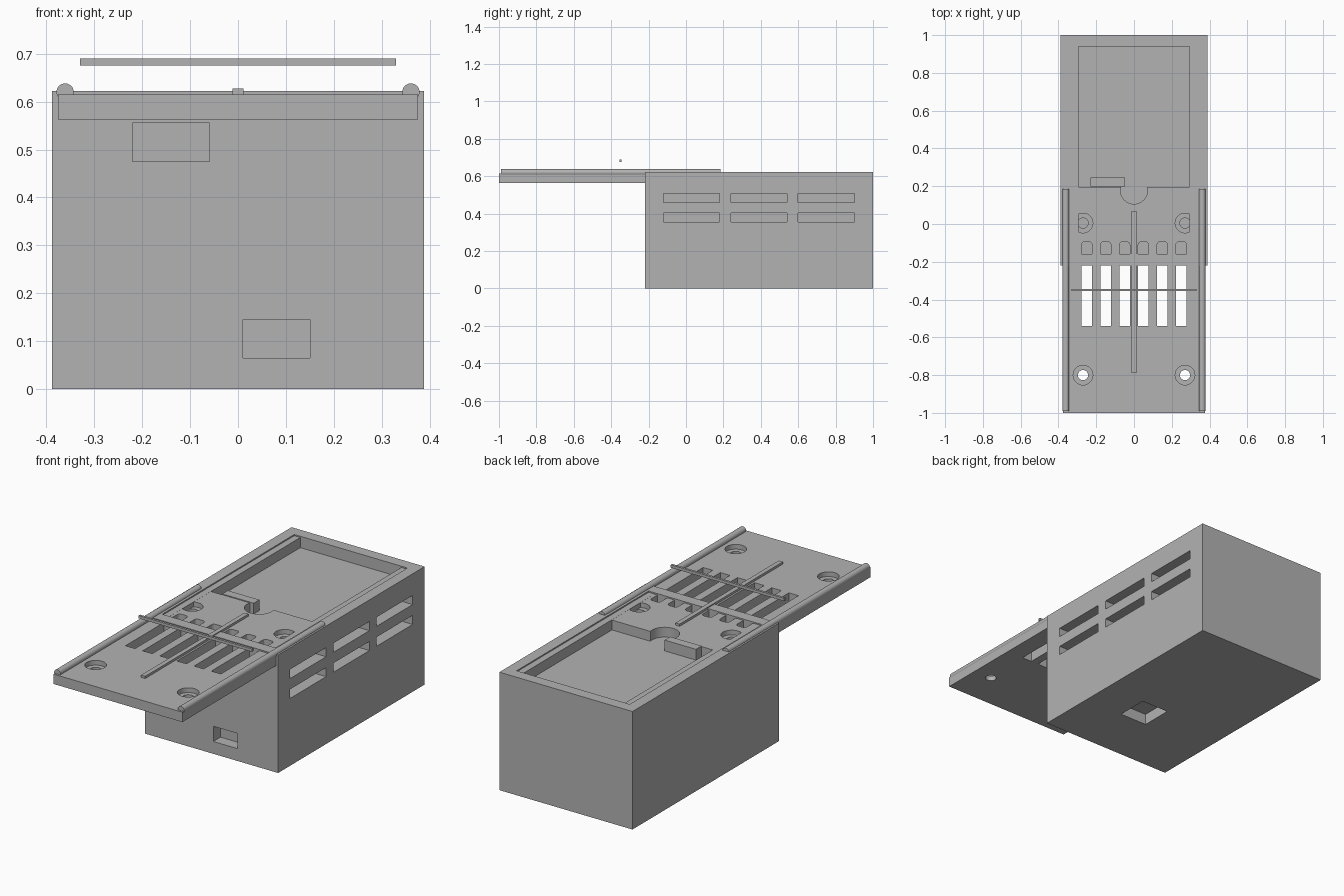
import bpy, bmesh, math
from mathutils import Matrix

cube = bpy.data.objects.get("Cube")
if cube:
    bpy.data.objects.remove(cube, do_unlink=True)

grey = bpy.data.materials.new("plain grey")
grey.use_nodes = True
grey.diffuse_color = (0.45, 0.45, 0.45, 1)
grey.node_tree.nodes["Principled BSDF"].inputs["Base Color"].default_value = grey.diffuse_color


def finish(name, bm):
    mesh = bpy.data.meshes.new(name)
    bm.to_mesh(mesh)
    bm.free()
    mesh.materials.append(grey)
    obj = bpy.data.objects.new(name, mesh)
    bpy.context.collection.objects.link(obj)
    return obj


def block(name, x, y, z, round_back=0):
    """Box from (low, high) pairs, with optional rounding of its two back corners."""
    bm = bmesh.new()
    bmesh.ops.create_cube(bm, size=1)
    for v in bm.verts:
        v.co = [a[0] + (c + 0.5) * (a[1] - a[0]) for a, c in zip((x, y, z), v.co)]
    if round_back:
        edges = [e for e in bm.edges if all(v.co.y > y[1] - 1e-4 for v in e.verts)
                 and abs(e.verts[0].co.z - e.verts[1].co.z) > 1e-4]
        bmesh.ops.bevel(bm, geom=edges, offset=round_back, segments=3,
                        profile=0.5, affect='EDGES')
    return finish(name, bm)


def cylinder(name, radius, length, centre, along_y=False):
    bm = bmesh.new()
    bmesh.ops.create_cone(bm, cap_ends=True, segments=32, radius1=radius,
                          radius2=radius, depth=length)
    if along_y:
        bmesh.ops.rotate(bm, verts=bm.verts, matrix=Matrix.Rotation(math.pi / 2, 3, 'X'))
    bmesh.ops.translate(bm, verts=bm.verts, vec=centre)
    return finish(name, bm)


def cut(target, cutter):
    mod = target.modifiers.new("cut", 'BOOLEAN')
    mod.operation = 'DIFFERENCE'
    mod.solver = 'EXACT'
    mod.object = cutter
    cutter.hide_render = True
    bpy.context.view_layer.update()
    bpy.context.view_layer.objects.active = target
    bpy.ops.object.modifier_apply(modifier=mod.name)
    bpy.data.objects.remove(cutter, do_unlink=True)


def smooth(obj):
    bpy.ops.object.select_all(action='DESELECT')
    obj.select_set(True)
    bpy.context.view_layer.objects.active = obj
    bpy.ops.object.shade_smooth_by_angle(angle=math.radians(30))


# Case with a shallow rim recess and a deeper pocket
case = block("case", (-0.388, 0.388), (-0.22, 1), (0, 0.622))
cut(case, block("rim_cutter", (-0.33, 0.33), (-0.16, 0.94), (0.6155, 0.7)))
cut(case, block("pocket_cutter", (-0.295, 0.295), (-0.16, 0.94), (0.562, 0.7)))

# Side vents, front ports and underside port
for z in (0.355, 0.46):
    for y in (-0.12, 0.24, 0.6):
        cut(case, block("vent_cutter", (0.18, 0.5), (y, y + 0.3), (z, z + 0.048)))
cut(case, block("upper_port_cutter", (-0.22, -0.06), (-0.3, -0.16), (0.475, 0.555)))
cut(case, block("lower_port_cutter", (0.01, 0.15), (-0.3, -0.16), (0.065, 0.145)))
cut(case, block("base_port_cutter", (0.0, 0.16), (0.09, 0.26), (-0.1, 0.058)))

# Sliding lid with finger notch, slots and counterbored holes
lid = block("sliding_lid", (-0.376, 0.376), (-1, 0.197), (0.563, 0.615))
cut(lid, cylinder("notch_cutter", 0.072, 0.2, (0, 0.178, 0.6)))
for i in range(6):
    x = -0.25 + 0.1 * i
    cut(lid, block("slot_cutter", (x - 0.028, x + 0.028), (-0.54, -0.095), (0.5, 0.7), 0.015))
for x in (-0.27, 0.27):
    for y in (-0.8, 0.005):
        cut(lid, cylinder("bore_cutter", 0.052, 0.2, (x, y, 0.69)))
        cut(lid, cylinder("hole_cutter", 0.027, 0.3, (x, y, 0.6)))
smooth(lid)

# Round rails along both edges of the lid
for side, x in (("right", -0.361), ("left", 0.361)):
    smooth(cylinder(side + "_rail", 0.018, 1.175, (x, -0.402, 0.62), True))

# Centre rib, latch tab and loose cross bar
block("centre_rib", (-0.012, 0.012), (-0.79, 0.07), (0.59, 0.627))
block("latch_tab", (-0.23, -0.047), (0.198, 0.245), (0.56, 0.619))
block("cross_bar", (-0.33, 0.33), (-0.356, -0.344), (0.675, 0.69))
